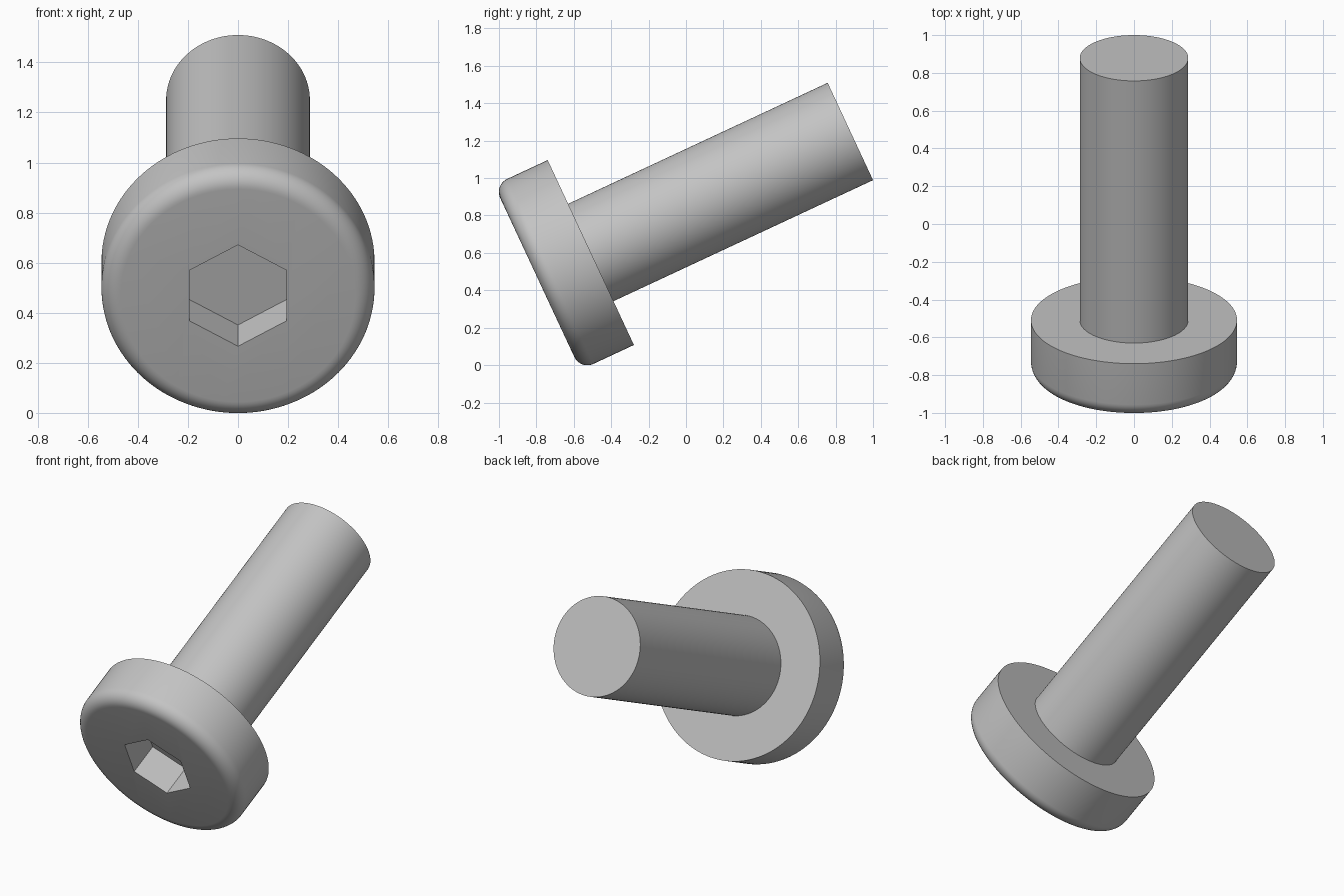
import bpy, bmesh, math
from mathutils import Matrix, Vector

cube = bpy.data.objects.get("Cube")
if cube:
    bpy.data.objects.remove(cube, do_unlink=True)

U = 0.1914                       # one screw unit in scene units
SHANK_R, SHANK_L = 1.5 * U, 8 * U
HEAD_R, HEAD_H, FILLET = 2.85 * U, 1.65 * U, 0.4 * U
HEX_FLATS, HEX_DEPTH = 2.02 * U, 1.05 * U

steel = bpy.data.materials.new("grey_steel")
steel.use_nodes = True
colour = (0.55, 0.55, 0.55, 1)
steel.diffuse_color = colour
steel.node_tree.nodes["Principled BSDF"].inputs["Base Color"].default_value = colour

# Lathe profile: rounded head face, head side, underside, shank, tip
profile = []
for i in range(11):
    a = math.pi / 2 * i / 10
    profile.append((HEAD_R - FILLET + FILLET * math.sin(a),
                    -HEAD_H + FILLET - FILLET * math.cos(a)))
profile += [(HEAD_R, 0), (SHANK_R, 0), (SHANK_R, SHANK_L)]

bm = bmesh.new()
verts = [bm.verts.new((r, 0, z)) for r, z in profile]
edges = [bm.edges.new(pair) for pair in zip(verts, verts[1:])]
bmesh.ops.spin(bm, geom=verts + edges, cent=(0, 0, 0), axis=(0, 0, 1),
               angle=math.tau, steps=128)
bmesh.ops.remove_doubles(bm, verts=bm.verts, dist=1e-5)
bmesh.ops.holes_fill(bm, edges=bm.edges, sides=0)
bmesh.ops.recalc_face_normals(bm, faces=bm.faces)
mesh = bpy.data.meshes.new("screw")
bm.to_mesh(mesh)
bm.free()
mesh.materials.append(steel)
screw = bpy.data.objects.new("screw", mesh)
bpy.context.collection.objects.link(screw)

# Hexagonal drive socket, cut into the head
bpy.ops.mesh.primitive_cylinder_add(vertices=6, radius=HEX_FLATS / math.sqrt(3),
                                    depth=2 * HEX_DEPTH, location=(0, 0, -HEAD_H))
cutter = bpy.context.object
cutter.name = "socket_cutter"
cutter.hide_render = True
cutter.data.materials.append(steel)
cut = screw.modifiers.new("socket", 'BOOLEAN')
cut.operation = 'DIFFERENCE'
cut.solver = 'EXACT'
cut.object = cutter
bpy.ops.object.select_all(action='DESELECT')
screw.select_set(True)
bpy.context.view_layer.objects.active = screw
bpy.ops.object.modifier_apply(modifier=cut.name)
bpy.data.objects.remove(cutter, do_unlink=True)

# Lean the screw back on the rim of its head
bpy.ops.object.shade_smooth_by_angle(angle=math.radians(30))
tilt = Matrix.Rotation(math.radians(-65), 4, 'X')
screw.data.transform(Matrix.Translation(Vector((0, -0.509, 0.602))) @ tilt)
